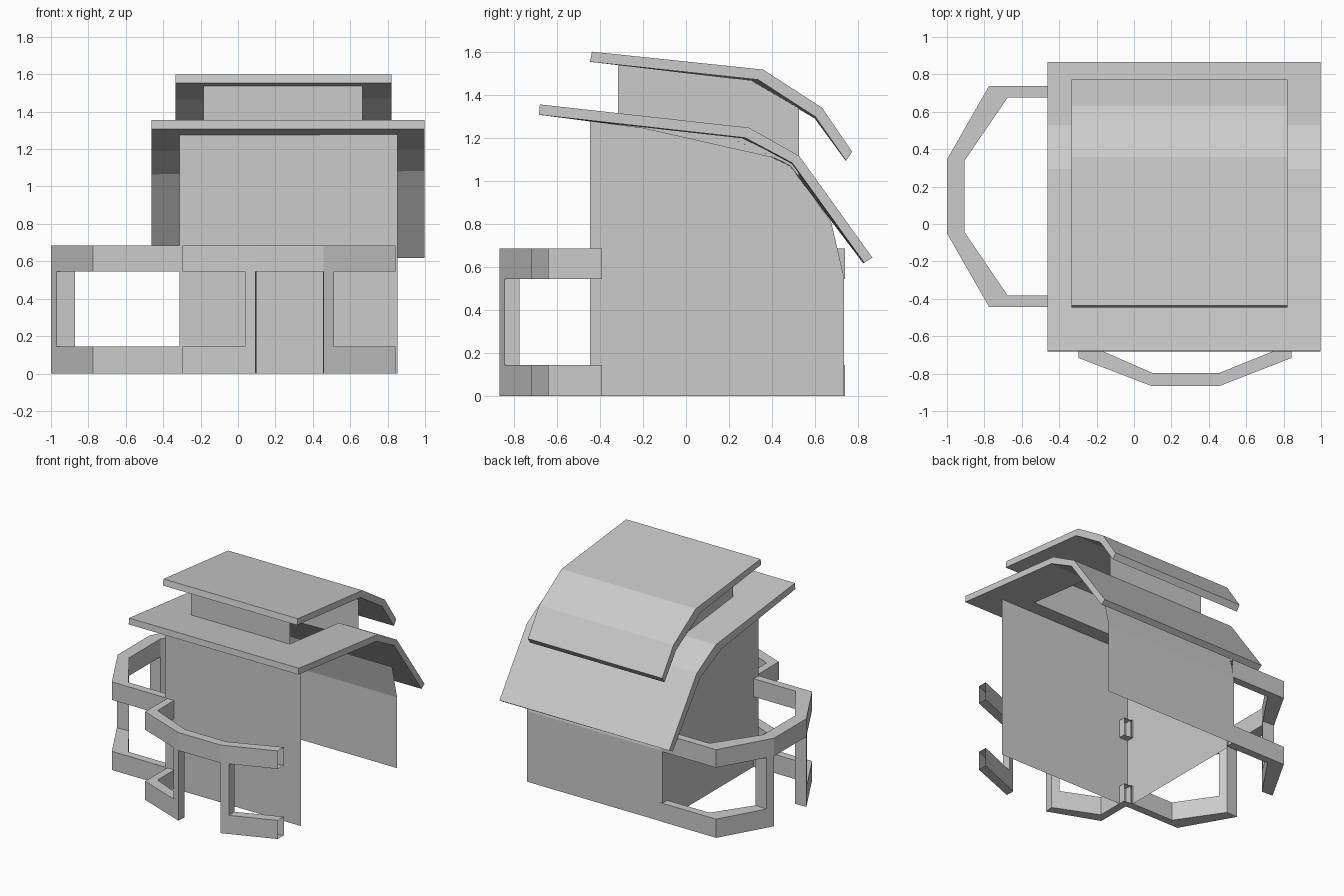
import bpy

if "Cube" in bpy.data.objects:
    bpy.data.objects.remove(bpy.data.objects["Cube"])


def make(name, verts, faces):
    mesh = bpy.data.meshes.new(name)
    mesh.from_pydata(verts, [], faces)
    mesh.validate()
    obj = bpy.data.objects.new(name, mesh)
    bpy.context.collection.objects.link(obj)
    return obj


def prism(name, x0, x1, left, right):
    """Solid between two (y, z) profiles at x0 and x1."""
    n = len(left)
    verts = [(x0, y, z) for y, z in left] + [(x1, y, z) for y, z in right]
    faces = [(i, (i + 1) % n, n + (i + 1) % n, n + i) for i in range(n)]
    faces += [tuple(reversed(range(n))), tuple(range(n, 2 * n))]
    obj = make(name, verts, faces)
    fix_normals(obj)
    return obj


def fix_normals(obj):
    bpy.context.view_layer.objects.active = obj
    obj.select_set(True)
    bpy.ops.object.mode_set(mode='EDIT')
    bpy.ops.mesh.select_all(action='SELECT')
    bpy.ops.mesh.normals_make_consistent(inside=False)
    bpy.ops.object.mode_set(mode='OBJECT')
    obj.select_set(False)


def shell(name, x0, x1, profile, wall_edges):
    """Thin walls: a left gable plus the chosen profile edges; right side and floor open."""
    n = len(profile)
    verts = [(x, y, z) for x in (x0, x1) for y, z in profile]
    faces = [tuple(reversed(range(n)))]
    faces += [(i, (i + 1) % n, n + (i + 1) % n, n + i) for i in wall_edges]
    return make(name, verts, faces)


def rail(name, outer, inner, z0, z1, cap_start=False, cap_end=False):
    """Rectangular tube along a plan path, ends open unless capped."""
    verts, faces = [], []
    for o, i in zip(outer, inner):
        verts += [(*o, z0), (*o, z1), (*i, z1), (*i, z0)]
    for s in range(len(outer) - 1):
        a = 4 * s
        for k in range(4):
            j = (k + 1) % 4
            faces.append((a + k, a + j, a + 4 + j, a + 4 + k))
    if cap_start:
        faces.append((3, 2, 1, 0))
    if cap_end:
        e = len(verts) - 4
        faces.append((e, e + 1, e + 2, e + 3))
    obj = make(name, verts, faces)
    fix_normals(obj)
    return obj


def toward(a, b, dist):
    length = ((b[0] - a[0]) ** 2 + (b[1] - a[1]) ** 2) ** 0.5
    return tuple(p + (q - p) * dist / length for p, q in zip(a, b))


def balcony(name, outer, inner, door):
    """Top rail all round, lower rails and posts either side of the open doorway."""
    rail(name + "_top_rail", outer, inner, 0.545, 0.685)
    rail(name + "_lower_rail_a", outer[:door + 1], inner[:door + 1], 0, 0.145, cap_end=True)
    rail(name + "_lower_rail_b", outer[door + 1:], inner[door + 1:], 0, 0.145, cap_start=True)
    for tag, i, j in (("a", door, door - 1), ("b", door + 1, door + 2)):
        rail(name + "_post_" + tag,
             [outer[i], toward(outer[i], outer[j], 0.06)],
             [inner[i], toward(inner[i], inner[j], 0.06)],
             0.145, 0.545, True, True)


# Main walls
shell("main_walls", -0.313, 0.853,
      [(-0.445, 0), (0.735, 0), (0.735, 0.55), (0.674, 0.81),
       (0.486, 1.07), (0.22, 1.195), (-0.445, 1.28)], (1, 2, 6))

# Upper storey walls
shell("upper_walls", -0.184, 0.666,
      [(-0.315, 1.27), (0.526, 1.08), (0.526, 1.34), (0.3, 1.468), (-0.315, 1.54)], (1, 4))

# Lower roof with the opening under the upper storey
top = [(-0.679, 1.355), (0.293, 1.247), (0.526, 1.116), (0.866, 0.643)]
roof = prism("lower_roof", -0.462, 0.998,
             top + [(0.822, 0.619), (0.484, 1.065), (0.214, 1.19), (-0.683, 1.307)],
             top + [(0.828, 0.619), (0.494, 1.083), (0.275, 1.2), (-0.683, 1.307)])
box = [(-0.312, 0.9), (0.522, 0.9), (0.522, 1.5), (-0.312, 1.5)]
cutter = prism("roof_opening_cutter", -0.182, 0.664, box, box)
cutter.hide_render = True
mod = roof.modifiers.new("opening", 'BOOLEAN')
mod.operation = 'DIFFERENCE'
mod.solver = 'EXACT'
mod.object = cutter
bpy.context.view_layer.objects.active = roof
roof.select_set(True)
bpy.ops.object.modifier_apply(modifier="opening")
bpy.data.objects.remove(cutter)

# Upper roof
top = [(-0.437, 1.6), (0.358, 1.517), (0.632, 1.34), (0.772, 1.135)]
prism("upper_roof", -0.335, 0.82,
      top + [(0.742, 1.093), (0.598, 1.29), (0.298, 1.465), (-0.446, 1.553)],
      top + [(0.744, 1.093), (0.602, 1.297), (0.335, 1.47), (-0.446, 1.553)])

# Left balcony
balcony("left_balcony",
        [(-0.297, 0.738), (-0.775, 0.738), (-1, 0.345), (-1, -0.05), (-0.775, -0.443), (-0.297, -0.443)],
        [(-0.297, 0.677), (-0.675, 0.677), (-0.905, 0.34), (-0.905, -0.045), (-0.675, -0.383), (-0.297, -0.383)],
        2)

# Front balcony, cut off at its right end
balcony("front_balcony",
        [(-0.297, -0.39), (-0.297, -0.716), (0.093, -0.866), (0.457, -0.866), (0.843, -0.716)],
        [(-0.237, -0.39), (-0.237, -0.65), (0.1, -0.797), (0.455, -0.797), (0.843, -0.64)],
        2)
